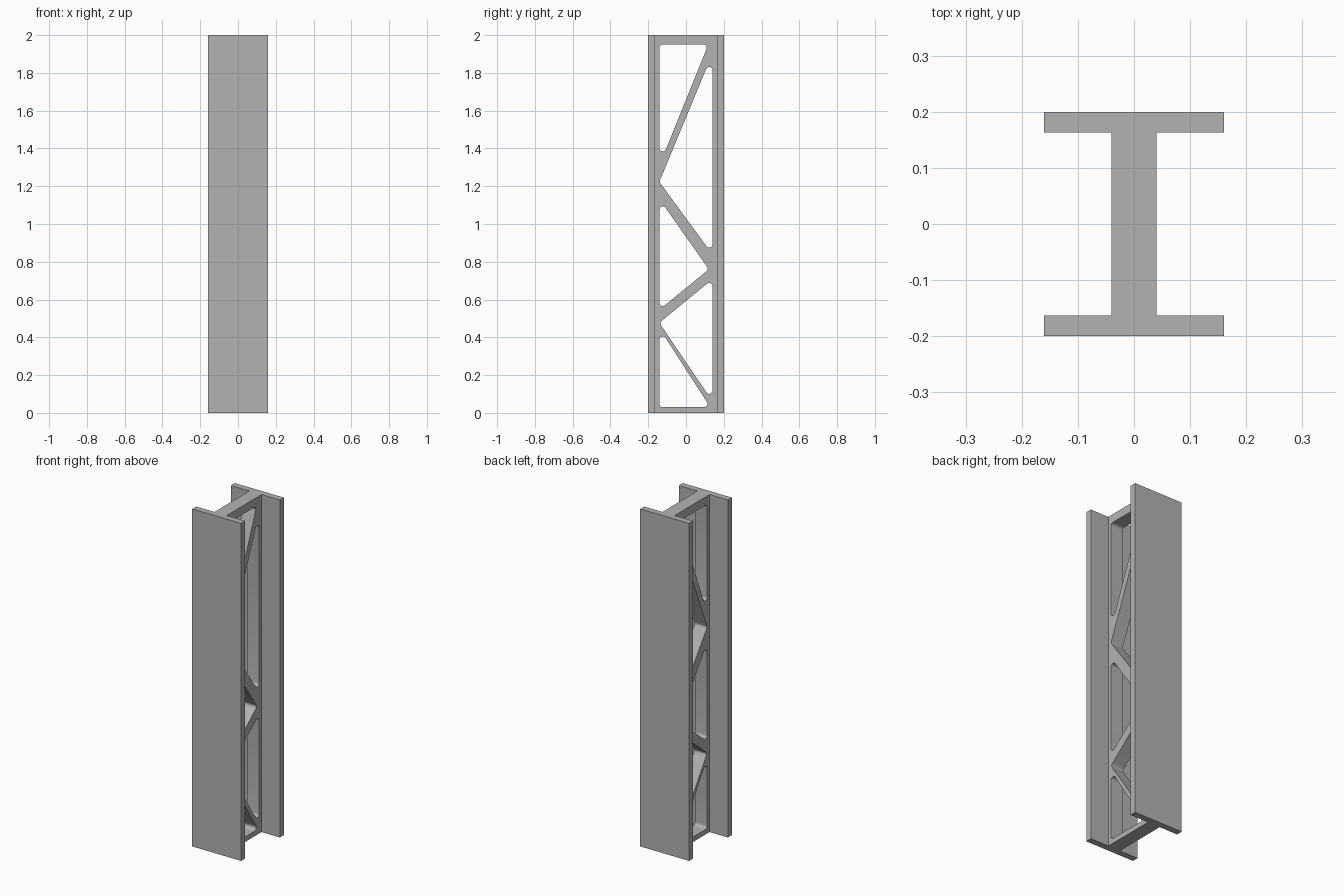
import bpy
import bmesh
import math
from mathutils import Vector

cube = bpy.data.objects.get("Cube")
if cube:
    bpy.data.objects.remove(cube, do_unlink=True)

HEIGHT = 2.0
HALF_WIDTH, HALF_DEPTH = 0.16, 0.2
WEB_HALF, FLANGE_INNER = 0.04, 0.163
EDGE = 0.141        # side limit of the web openings
FILLET = 0.018      # corner radius of the openings

steel = bpy.data.materials.new("steel grey")
steel.use_nodes = True
colour = (0.45, 0.45, 0.45, 1.0)
steel.diffuse_color = colour
steel.node_tree.nodes["Principled BSDF"].inputs["Base Color"].default_value = colour


def prism(name, points, direction):
    """Extrude a closed outline along a direction into a solid."""
    bm = bmesh.new()
    face = bm.faces.new([bm.verts.new(p) for p in points])
    result = bmesh.ops.extrude_face_region(bm, geom=[face])
    verts = [v for v in result["geom"] if isinstance(v, bmesh.types.BMVert)]
    bmesh.ops.translate(bm, verts=verts, vec=direction)
    bmesh.ops.recalc_face_normals(bm, faces=bm.faces[:])
    mesh = bpy.data.meshes.new(name)
    bm.to_mesh(mesh)
    bm.free()
    mesh.materials.append(steel)
    obj = bpy.data.objects.new(name, mesh)
    bpy.context.collection.objects.link(obj)
    return obj


def rounded(corners, radius, steps=8):
    """Return the polygon with every corner replaced by a tangent arc."""
    pts = [Vector(c) for c in corners]
    out = []
    for i, p in enumerate(pts):
        a = (pts[i - 1] - p).normalized()
        b = (pts[(i + 1) % len(pts)] - p).normalized()
        half = a.angle(b) / 2
        centre = p + (a + b).normalized() * radius / math.sin(half)
        reach = radius / math.tan(half)
        start, end = p + a * reach - centre, p + b * reach - centre
        sweep = math.pi - 2 * half
        for k in range(steps + 1):
            t = k / steps
            arc = (start * math.sin((1 - t) * sweep) + end * math.sin(t * sweep)) / math.sin(sweep)
            out.append(centre + arc)
    return out


# I-shaped beam: two flanges joined by a web
quarter = [(HALF_WIDTH, HALF_DEPTH), (HALF_WIDTH, FLANGE_INNER), (WEB_HALF, FLANGE_INNER)]
right_side = quarter + [(x, -y) for x, y in reversed(quarter)]
outline = right_side + [(-x, y) for x, y in reversed(right_side)]
beam = prism("lattice_beam", [(x, y, 0) for x, y in outline], (0, 0, HEIGHT))

# Web openings as (y, z) corners; the strips left between them are the braces
openings = [
    [(-EDGE, 1.95), (0.118, 1.95), (-EDGE, 1.31)],
    [(EDGE, 1.904), (-EDGE, 1.223), (EDGE, 0.838)],
    [(-EDGE, 1.132), (0.121, 0.76), (-EDGE, 0.546)],
    [(EDGE, 0.708), (-EDGE, 0.477), (EDGE, 0.06)],
    [(-EDGE, 0.448), (0.128, 0.03), (-EDGE, 0.03)],
]
bpy.context.view_layer.objects.active = beam
for corners in openings:
    path = rounded(corners, FILLET)
    cutter = prism("opening_cutter", [(-0.1, y, z) for y, z in path], (0.2, 0, 0))
    cutter.hide_render = True
    cut = beam.modifiers.new("opening", "BOOLEAN")
    cut.operation = "DIFFERENCE"
    cut.solver = "EXACT"
    cut.object = cutter
    bpy.ops.object.modifier_apply(modifier=cut.name)
    bpy.data.objects.remove(cutter, do_unlink=True)

# Smooth the rounded corners, keep the beam edges crisp
bpy.ops.object.select_all(action="DESELECT")
beam.select_set(True)
bpy.ops.object.shade_smooth_by_angle(angle=math.radians(30))
